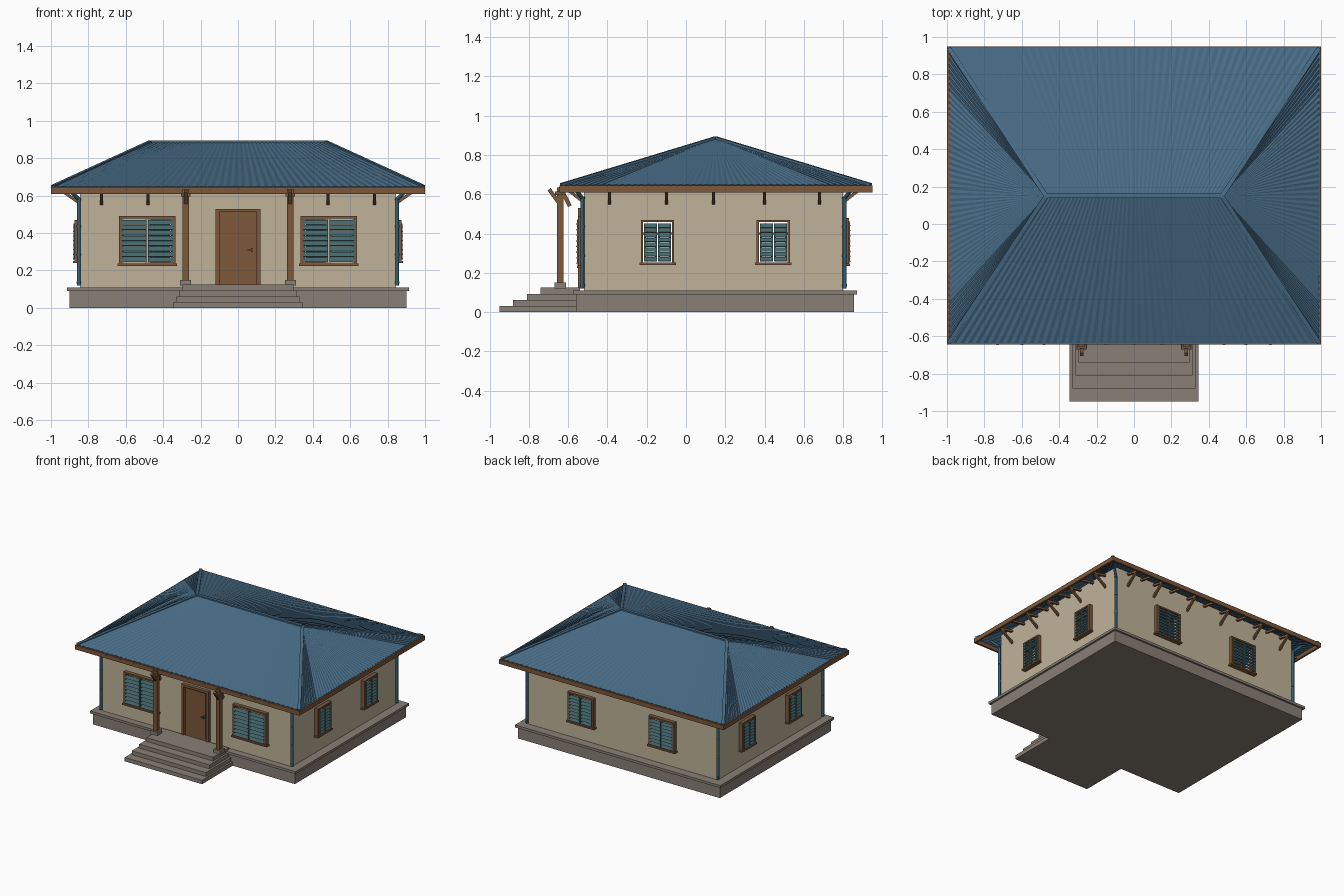
import bpy, bmesh, math
from mathutils import Vector, Matrix

if "Cube" in bpy.data.objects:
    bpy.data.objects.remove(bpy.data.objects["Cube"], do_unlink=True)


def material(name, rgb):
    m = bpy.data.materials.new(name)
    m.use_nodes = True
    m.diffuse_color = (*rgb, 1)
    m.node_tree.nodes["Principled BSDF"].inputs["Base Color"].default_value = (*rgb, 1)
    return m


ROOF = material("roof blue", (0.065, 0.15, 0.24))
WALL = material("plaster beige", (0.53, 0.45, 0.32))
STONE = material("stone grey", (0.25, 0.215, 0.18))
WOOD = material("wood brown", (0.205, 0.095, 0.042))
SHUTTER = material("shutter teal", (0.06, 0.135, 0.15))
PIPE = material("pipe blue", (0.035, 0.12, 0.17))


class Part:
    """Collects simple solids in one mesh object."""

    def __init__(self, name, mat, frame=None):
        self.name, self.mat, self.bm = name, mat, bmesh.new()
        self.frame = frame or Matrix()

    def box(self, x0, x1, y0, y1, z0, z1):
        mid = Vector(((x0 + x1) / 2, (y0 + y1) / 2, (z0 + z1) / 2))
        size = Matrix.Diagonal((x1 - x0, y1 - y0, z1 - z0, 1))
        bmesh.ops.create_cube(self.bm, size=1, matrix=self.frame @ Matrix.Translation(mid) @ size)
        return self

    def slat(self, mid, size, tilt):
        m = Matrix.Translation(mid) @ Matrix.Rotation(tilt, 4, 'X') @ Matrix.Diagonal((*size, 1))
        bmesh.ops.create_cube(self.bm, size=1, matrix=self.frame @ m)

    def bar(self, p, q, w, h, up='Y', sides=0):
        p, q = Vector(p), Vector(q)
        d = q - p
        m = Matrix.Translation((p + q) / 2) @ d.to_track_quat('Z', up).to_matrix().to_4x4()
        if sides:
            bmesh.ops.create_cone(self.bm, cap_ends=True, segments=sides, radius1=w, radius2=w,
                                  depth=d.length, matrix=self.frame @ m)
        else:
            bmesh.ops.create_cube(self.bm, size=1,
                                  matrix=self.frame @ m @ Matrix.Diagonal((w, h, d.length, 1)))
        return self

    def done(self):
        me = bpy.data.meshes.new(self.name)
        self.bm.to_mesh(me)
        self.bm.free()
        me.materials.append(self.mat)
        ob = bpy.data.objects.new(self.name, me)
        bpy.context.collection.objects.link(ob)
        return ob


# Plinth, landing and steps
Part("plinth", STONE).box(-.9, .9, -.56, .855, 0, .09).done()
Part("plinth_cap", STONE).box(-.915, .915, -.575, .87, .09, .11).done()
steps = Part("front_steps", STONE)
for i, half in enumerate((.345, .33, .313, .297)):
    steps.box(-half, half, -.95 + .07 * i, -.54, 0, .031 * (i + 1))
steps.done()

# Wall placement frames: local -y points out of the wall
WX, Y0, Y1 = .845, -.52, .80
FACES = {"front": ((0, Y0, 0), 0), "right": ((WX, 0, 0), 90),
         "back": ((0, Y1, 0), 180), "left": ((-WX, 0, 0), -90)}


def frame(face, u=0):
    pos, turn = FACES[face]
    return Matrix.Translation(pos) @ Matrix.Rotation(math.radians(turn), 4, 'Z') @ Matrix.Translation((u, 0, 0))


# face, position along the wall, half width, bottom, top
WINDOWS = [("front", s * .485, .15, .225, .49) for s in (-1, 1)]
WINDOWS += [("back", s * .36, .115, .235, .48) for s in (-1, 1)]
WINDOWS += [("right", y, .085, .24, .47) for y in (-.145, .445)]
WINDOWS += [("left", -y, .085, .24, .47) for y in (-.145, .445)]

# Hollow walls with openings cut out
walls = Part("walls", WALL).box(-WX, WX, Y0, Y1, .10, .675).done()
room = Part("room_cutter", WALL).box(-WX + .04, WX - .04, Y0 + .04, Y1 - .04, .05, .8).done()
holes = Part("opening_cutter", WALL)
for face, u, w, z0, z1 in WINDOWS:
    holes.frame = frame(face, u)
    holes.box(-w + .008, w - .008, -.1, .1, z0 + .008, z1 - .008)
holes = holes.done()
for cutter in (room, holes):
    cutter.hide_render = True
    mod = walls.modifiers.new(cutter.name, 'BOOLEAN')
    mod.operation, mod.solver, mod.object = 'DIFFERENCE', 'EXACT', cutter
bpy.context.view_layer.update()
cut = bpy.data.meshes.new_from_object(walls.evaluated_get(bpy.context.evaluated_depsgraph_get()))
walls.modifiers.clear()
walls.data = cut
for cutter in (room, holes):
    bpy.data.objects.remove(cutter, do_unlink=True)

# Windows: wooden frame with sill, and a pair of louvred shutters
for n, (face, u, w, z0, z1) in enumerate(WINDOWS):
    f = frame(face, u)
    t = .012
    wood = Part(f"{face}_window_frame_{n}", WOOD, f)
    for s in (-1, 1):
        a, b = sorted((s * w, s * (w - t)))
        wood.box(a, b, -.03, .02, z0, z1)
    wood.box(-w, w, -.03, .02, z1 - t, z1)
    wood.box(-w - .008, w + .008, -.036, .02, z0, z0 + t)
    if face in ("left", "right"):
        wood.box(-w, w, -.02, .01, z1 - .075, z1 - .065)
    wood.done()
    leaf = Part(f"{face}_shutters_{n}", SHUTTER, f)
    gap = .016 if face in ("left", "right") else t
    low, high = z0 + .018, z1 - .018
    count = 8
    pitch = (high - low) / count
    for s in (-1, 1):
        inner, outer = .003, w - gap
        for e0, e1 in ((inner, inner + .01), (outer - .01, outer)):
            a, b = sorted((s * e0, s * e1))
            leaf.box(a, b, -.034, -.022, low, high)
        for k in range(count):
            mid = (s * (inner + outer) / 2, -.031, low + pitch * (k + .5))
            leaf.slat(mid, (outer - inner - .008, .005, pitch * .95), math.radians(-28))
    leaf.done()

# Front door
trim = Part("door_frame", WOOD)
for s in (-1, 1):
    a, b = sorted((s * .12, s * .1))
    trim.box(a, b, -.55, -.5, .12, .53)
trim.box(-.12, .12, -.55, -.5, .512, .53).done()
door = Part("door", WOOD).box(-.1, .1, -.528, -.51, .12, .512)
door.box(-.085, .085, -.534, -.52, .135, .5).done()
Part("door_handle", PIPE).box(.05, .078, -.55, -.543, .306, .313).box(.07, .078, -.55, -.53, .3, .32).done()

# Porch columns with tilted brackets
for s, side in ((-1, "right"), (1, "left")):
    x = s * .28
    Part(f"{side}_column_base", STONE).box(x - .03, x + .03, -.67, -.61, .12, .15).done()
    col = Part(f"{side}_column", WOOD).box(x - .017, x + .017, -.657, -.623, .15, .635)
    col.box(x - .026, x + .026, -.666, -.614, .595, .615)
    col.bar((x, -.697, .625), (x, -.65, .56), .02, .02)
    col.bar((x, -.635, .625), (x, -.592, .54), .02, .02).done()

# Ribbed roof: one fan of ribs per slope, from eave to ridge
RX, RY0, RY1, EAVE, RIDGE = .99, -.635, .94, .647, .885
A, B = Vector((-RX, RY0, EAVE)), Vector((RX, RY0, EAVE))
C, D = Vector((RX, RY1, EAVE)), Vector((-RX, RY1, EAVE))
L, R = Vector((-.47, .15, RIDGE)), Vector((.47, .15, RIDGE))
roof = Part("roof", ROOF)
for e0, e1, r0, r1 in ((A, B, L, R), (B, C, R, R), (C, D, R, L), (D, A, L, L)):
    ribs = 96
    lift = [Vector((0, 0, .004 * (i % 2))) for i in range(ribs + 1)]
    eave = [roof.bm.verts.new(e0.lerp(e1, i / ribs) + lift[i]) for i in range(ribs + 1)]
    if r0 == r1:
        top = [roof.bm.verts.new(r0)] * (ribs + 1)
    else:
        top = [roof.bm.verts.new(r0.lerp(r1, i / ribs) + lift[i]) for i in range(ribs + 1)]
    for i in range(ribs):
        ring = [eave[i], eave[i + 1], top[i + 1], top[i]]
        roof.bm.faces.new(ring[:3] if r0 == r1 else ring)
shell = roof.done().modifiers.new("thickness", 'SOLIDIFY')
shell.thickness, shell.offset = .01, -1

# Ridge and hip caps
caps = Part("ridge_and_hip_caps", ROOF)
for p, q in ((A, L), (D, L), (B, R), (C, R), (L, R)):
    caps.bar(p + Vector((0, 0, .003)), q + Vector((0, 0, .003)), .024, .012)
caps.done()

# Fascia boards round the eaves
fascia = Part("fascia", WOOD)
for y in (-.645, .935):
    fascia.box(-1, 1, y, y + .015, .61, .645)
for x in (-1, .985):
    fascia.box(x, x + .015, -.63, .935, .61, .645)
fascia.done()

# Eave struts and rafter tails
STRUTS = {"front": (-.73, -.48, .48, .73), "back": (-.73, -.48, -.16, .16, .48, .73),
          "right": (-.39, -.1, .14, .4, .68), "left": (-.68, -.4, -.14, .1, .39)}
TAILS = {"front": (-.6, -.15, 0, .15, .6), "back": (-.6, -.32, 0, .32, .6),
         "right": (-.25, .02, .27, .54), "left": (-.54, -.27, -.02, .25)}
for face in FACES:
    out = .125 if face in ("front", "back") else .14
    eaves = Part(f"{face}_eave_struts", WOOD, frame(face))
    for u in STRUTS[face]:
        eaves.bar((u, .005, .555), (u, -out * .75, .632), .016, .016)
        eaves.bar((u, .01, .655), (u, -out, .63), .016, .016)
    for u in TAILS[face]:
        eaves.bar((u, .01, .655), (u, -out, .63), .016, .016)
    eaves.done()

# Corner downpipes with collars and a kick out to the eave
pipes = Part("downpipes", PIPE)
for sx in (-1, 1):
    for sy, y in ((-1, Y0), (1, Y1)):
        px, py = sx * (WX + .006), y + sy * .008
        pipes.bar((px, py, .12), (px, py, .585), .01, 0, sides=10)
        pipes.bar((px, py, .58), (px + sx * .05, py + sy * .04, .63), .01, 0, sides=10)
        for z in (.13, .28, .43, .575):
            pipes.bar((px, py, z), (px, py, z + .012), .013, 0, sides=10)
pipes = pipes.done()
bpy.ops.object.select_all(action='DESELECT')
pipes.select_set(True)
bpy.context.view_layer.objects.active = pipes
bpy.ops.object.shade_smooth_by_angle(angle=math.radians(40))
